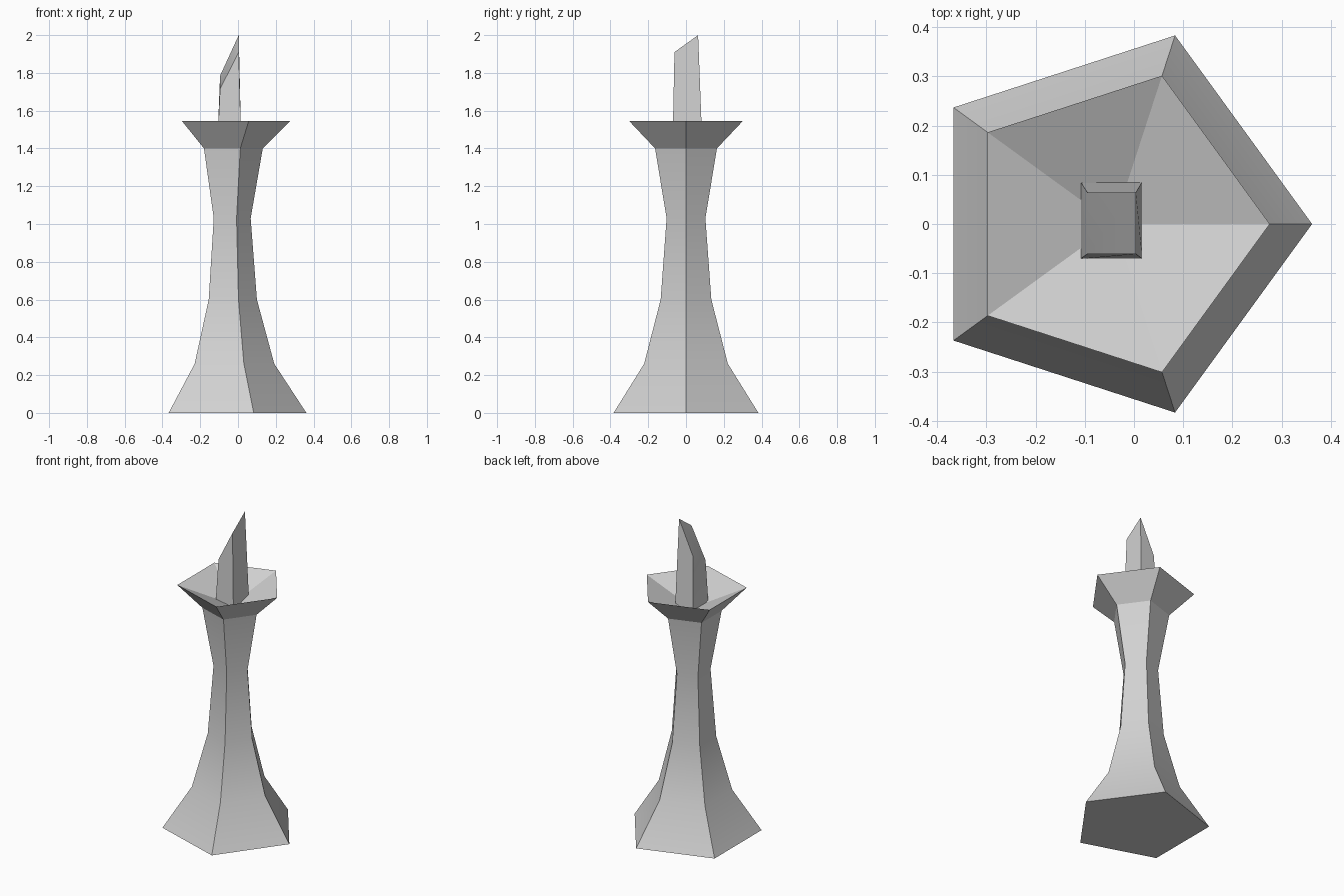
import bpy, bmesh
from math import cos, sin, tau, radians

cube = bpy.data.objects.get("Cube")
if cube:
    bpy.data.objects.remove(cube, do_unlink=True)

# Single stone grey
stone = bpy.data.materials.new("stone_grey")
stone.use_nodes = True
grey = (0.64, 0.64, 0.64, 1)
stone.diffuse_color = grey
stone.node_tree.nodes["Principled BSDF"].inputs["Base Color"].default_value = grey

CENTRE_X = -0.041
SIDES = 5


def finish(bm, name):
    bmesh.ops.recalc_face_normals(bm, faces=bm.faces)
    mesh = bpy.data.meshes.new(name)
    bm.to_mesh(mesh)
    bm.free()
    mesh.materials.append(stone)
    obj = bpy.data.objects.new(name, mesh)
    bpy.context.collection.objects.link(obj)
    bpy.ops.object.select_all(action="DESELECT")
    bpy.context.view_layer.objects.active = obj
    obj.select_set(True)
    bpy.ops.object.shade_smooth_by_angle(angle=radians(30))
    return obj


def bridge(bm, low, high):
    n = len(low)
    for i in range(n):
        j = (i + 1) % n
        bm.faces.new((low[i], low[j], high[j], high[i]))


# Five-sided pedestal: (radius, height) from the base up to the rim
profile = [(0.403, 0), (0.233, 0.26), (0.141, 0.6),
           (0.108, 1.03), (0.172, 1.4), (0.317, 1.546)]
bm = bmesh.new()
rings = [[bm.verts.new((CENTRE_X + r * cos(tau * i / SIDES),
                        r * sin(tau * i / SIDES), z)) for i in range(SIDES)]
         for r, z in profile]
for low, high in zip(rings, rings[1:]):
    bridge(bm, low, high)
bm.faces.new(rings[0])

# Shallow bowl sunk into the top
bowl_floor = bm.verts.new((CENTRE_X, 0, 1.42))
rim = rings[-1]
for i in range(SIDES):
    bm.faces.new((rim[i], rim[(i + 1) % SIDES], bowl_floor))
finish(bm, "pedestal")

# Tapered shard with a slanted top, standing in the bowl
bm = bmesh.new()
foot = [(-0.109, -0.071), (0.017, -0.071), (0.017, 0.086), (-0.109, 0.086)]
tip = [(-0.095, -0.061, 1.715), (0.004, -0.061, 1.91),
       (0.004, 0.064, 2), (-0.095, 0.064, 1.785)]
low = [bm.verts.new((x, y, 1.43)) for x, y in foot]
high = [bm.verts.new(p) for p in tip]
bridge(bm, low, high)
bm.faces.new(low)
bm.faces.new(high)
finish(bm, "shard")
